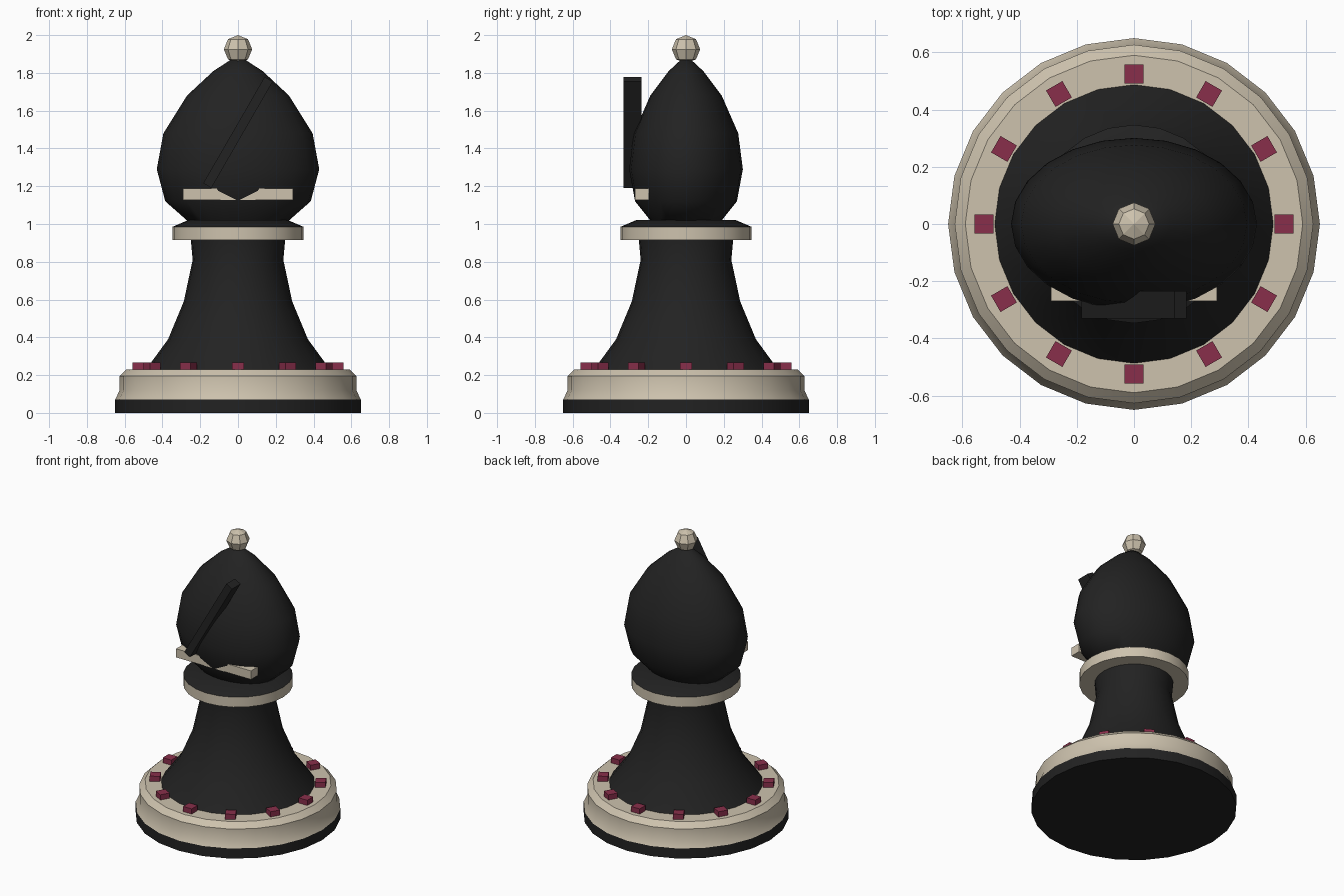
import bpy, bmesh, math
from mathutils import Matrix

if "Cube" in bpy.data.objects:
    bpy.data.objects.remove(bpy.data.objects["Cube"])


def material(name, rgb):
    m = bpy.data.materials.new(name)
    m.diffuse_color = (*rgb, 1)
    m.use_nodes = True
    m.node_tree.nodes["Principled BSDF"].inputs["Base Color"].default_value = m.diffuse_color
    return m


black = material("black", (0.016, 0.016, 0.016))
cream = material("cream", (0.61, 0.54, 0.42))
wine = material("wine red", (0.25, 0.028, 0.07))


def finish(name, bm, mats, smooth=None):
    bmesh.ops.recalc_face_normals(bm, faces=bm.faces)
    me = bpy.data.meshes.new(name)
    bm.to_mesh(me)
    bm.free()
    for m in mats:
        me.materials.append(m)
    ob = bpy.data.objects.new(name, me)
    bpy.context.collection.objects.link(ob)
    if smooth:
        bpy.ops.object.select_all(action='DESELECT')
        ob.select_set(True)
        bpy.context.view_layer.objects.active = ob
        bpy.ops.object.shade_smooth_by_angle(angle=math.radians(smooth))
    return ob


def lathe(name, profile, mats, y_scale=1, smooth=30, rule=None, sides=24):
    """Turn a (radius, height) profile into a capped solid."""
    bm = bmesh.new()
    rings = []
    for r, z in profile:
        rings.append([bm.verts.new((r * math.cos(a), r * math.sin(a) * y_scale, z))
                      for a in (math.tau * i / sides for i in range(sides))])
    for lo, hi in zip(rings, rings[1:]):
        for i in range(sides):
            j = (i + 1) % sides
            bm.faces.new((lo[i], lo[j], hi[j], hi[i]))
    bm.faces.new(rings[0][::-1])
    bm.faces.new(rings[-1])
    bm.normal_update()
    if rule:
        for f in bm.faces:
            f.material_index = rule(f)
    return finish(name, bm, mats, smooth)


def box(name, size, matrix, mat):
    bm = bmesh.new()
    bmesh.ops.create_cube(bm, size=1, matrix=matrix @ Matrix.Diagonal((*size, 1)))
    return finish(name, bm, [mat])


# Base: felt disc and moulded plinth
lathe("foot_disc", [(0.65, 0), (0.65, 0.07)], [black])
lathe("plinth", [(0.65, 0.07), (0.627, 0.12), (0.627, 0.195), (0.59, 0.23)], [cream])

# Studs around the plinth
for i in range(12):
    turn = Matrix.Rotation(math.tau * i / 12, 4, 'Z')
    box(f"stud_{i + 1}", (0.066, 0.066, 0.04),
        turn @ Matrix.Translation((0.525, 0, 0.246)), wine)

# Flared stem
lathe("stem", [(0.487, 0.23), (0.37, 0.39), (0.287, 0.59), (0.24, 0.81), (0.25, 0.92)],
      [black], smooth=40)

# Collar: cream band with a black sloping top
lathe("collar", [(0.347, 0.915), (0.347, 0.985), (0.265, 1.02)], [cream, black],
      rule=lambda f: int(f.normal.z > 0.3))

# Flattened mitre head
lathe("head", [(0.26, 1.01), (0.385, 1.12), (0.43, 1.29), (0.395, 1.48),
               (0.27, 1.68), (0.13, 1.81), (0.03, 1.875)],
      [black], y_scale=0.7, smooth=45)

# Slanted bar and horizontal trim on the front
box("slanted_bar", (0.05, 0.095, 0.65),
    Matrix.Translation((0, -0.2825, 1.485)) @ Matrix.Rotation(math.radians(30), 4, 'Y'), black)
box("trim_bar", (0.58, 0.075, 0.06), Matrix.Translation((0, -0.2325, 1.158)), cream)

# Faceted finial
bm = bmesh.new()
bmesh.ops.create_uvsphere(bm, u_segments=8, v_segments=4, radius=0.075,
                          matrix=Matrix.Translation((0, 0, 1.925)))
finish("finial", bm, [cream])
